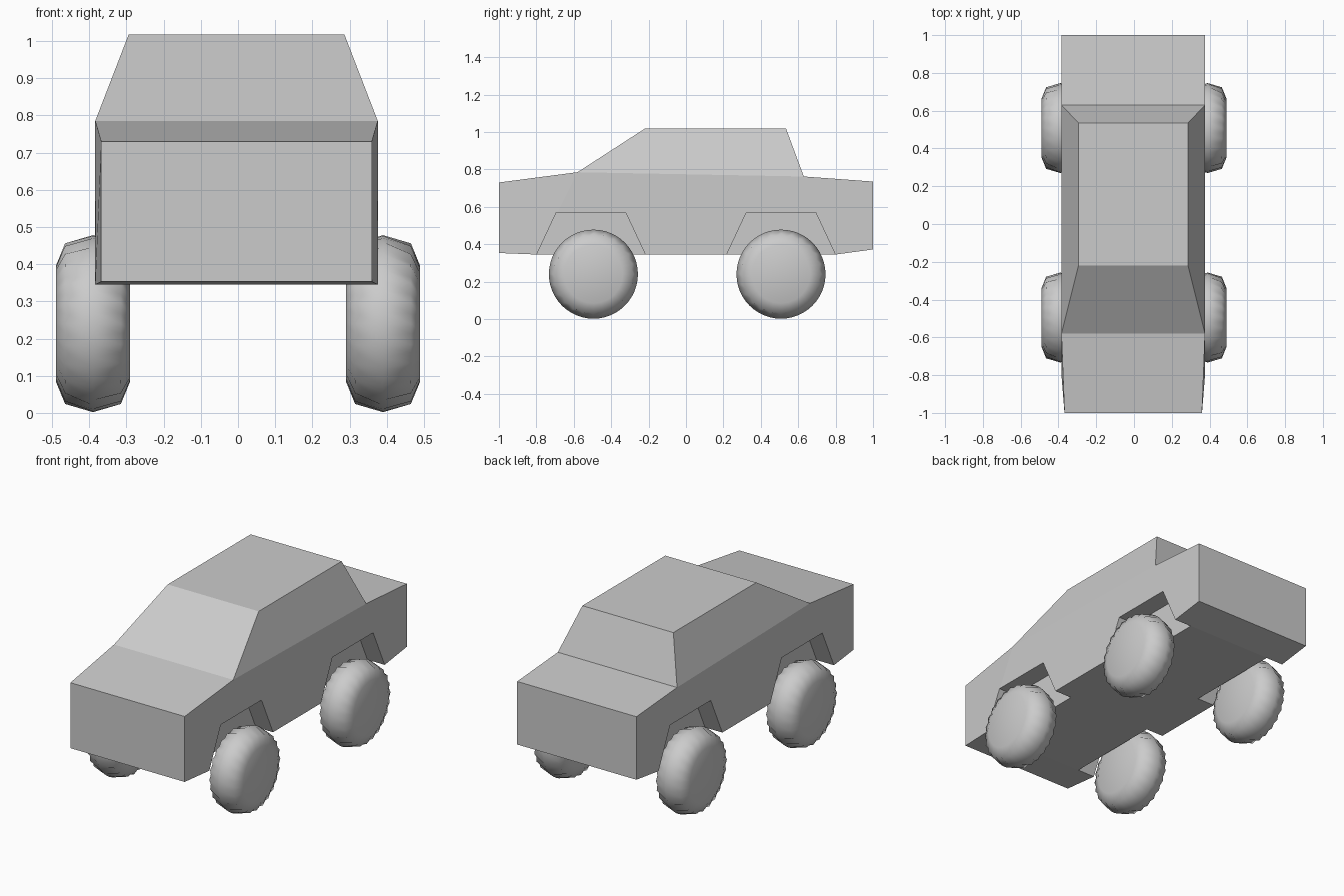
import bpy, bmesh
from math import sin, cos, pi
from mathutils import Vector

if "Cube" in bpy.data.objects:
    bpy.data.objects.remove(bpy.data.objects["Cube"])

grey = bpy.data.materials.new("light grey")
grey.use_nodes = True
COLOR = (0.6, 0.6, 0.6, 1)
grey.diffuse_color = COLOR
grey.node_tree.nodes["Principled BSDF"].inputs["Base Color"].default_value = COLOR


def finish(bm, name):
    bmesh.ops.recalc_face_normals(bm, faces=bm.faces)
    mesh = bpy.data.meshes.new(name)
    bm.to_mesh(mesh)
    bm.free()
    mesh.materials.append(grey)
    obj = bpy.data.objects.new(name, mesh)
    bpy.context.collection.objects.link(obj)
    return obj


# Body: side outline (y, z, half width), skinned across and closed at the sides
CENTRE = -0.004
outline = [(-1, 0.73, 0.364), (-0.58, 0.785, 0.38), (-0.22, 1.018, 0.29),
           (0.535, 1.018, 0.29), (0.63, 0.762, 0.38), (1, 0.735, 0.38),
           (1, 0.372, 0.38), (0.8, 0.345, 0.38), (-0.8, 0.345, 0.38),
           (-1, 0.353, 0.364)]
bm = bmesh.new()
sides = [[bm.verts.new((CENTRE + s * w, y, z)) for y, z, w in outline]
         for s in (-1, 1)]
right, left = sides
for i in range(len(outline)):
    j = (i + 1) % len(outline)
    bm.faces.new((right[i], right[j], left[j], left[i]))
for side in sides:
    for panel in ((0, 1, 8, 9), (1, 4, 5, 6, 7, 8), (1, 2, 3, 4)):
        bm.faces.new([side[i] for i in panel])
body = finish(bm, "body")


# Wheel arches: cut a trapezoid pocket at each corner
def arch_cutter(y, s):
    bm = bmesh.new()
    section = [(-0.337, 0.245), (-0.185, 0.57), (0.185, 0.57), (0.337, 0.245)]
    rings = [[bm.verts.new((CENTRE + s * x, y + dy, z)) for dy, z in section]
             for x in (0.27, 0.6)]
    for ring in rings:
        bm.faces.new(ring)
    a, b = rings
    for i in range(4):
        j = (i + 1) % 4
        bm.faces.new((a[i], a[j], b[j], b[i]))
    return finish(bm, "arch_cutter")


bpy.context.view_layer.objects.active = body
for y in (-0.508, 0.508):
    for s in (-1, 1):
        cutter = arch_cutter(y, s)
        cut = body.modifiers.new("arch", "BOOLEAN")
        cut.operation = "DIFFERENCE"
        cut.solver = "EXACT"
        cut.object = cutter
        bpy.ops.object.modifier_apply(modifier=cut.name)
        bpy.data.objects.remove(cutter)


# Wheels: rounded drum with a notched shoulder on both sides
def wheel(name, x, y, segments=48):
    profile = [(-0.1, 0.155, 0), (-0.075, 0.216, 0.012), (0, 0.238, 0),
               (0.075, 0.216, 0.012), (0.1, 0.155, 0)]
    bm = bmesh.new()
    rings = []
    for dx, r, notch in profile:
        ring = []
        for k in range(segments):
            t = 2 * pi * k / segments
            rr = r - notch * (k % 2)
            ring.append(bm.verts.new((dx, rr * cos(t), rr * sin(t))))
        rings.append(ring)
    for a, b in zip(rings, rings[1:]):
        for k in range(segments):
            n = (k + 1) % segments
            bm.faces.new((a[k], a[n], b[n], b[k]))
    bm.faces.new(rings[0])
    bm.faces.new(rings[-1])
    for f in bm.faces:
        f.smooth = True
    obj = finish(bm, name)
    obj.location = Vector((x, y, 0.24))
    return obj


for end, y in (("front", -0.495), ("rear", 0.508)):
    for side, s in (("right", -1), ("left", 1)):
        wheel(f"{end}_{side}_wheel", s * 0.39, y)
